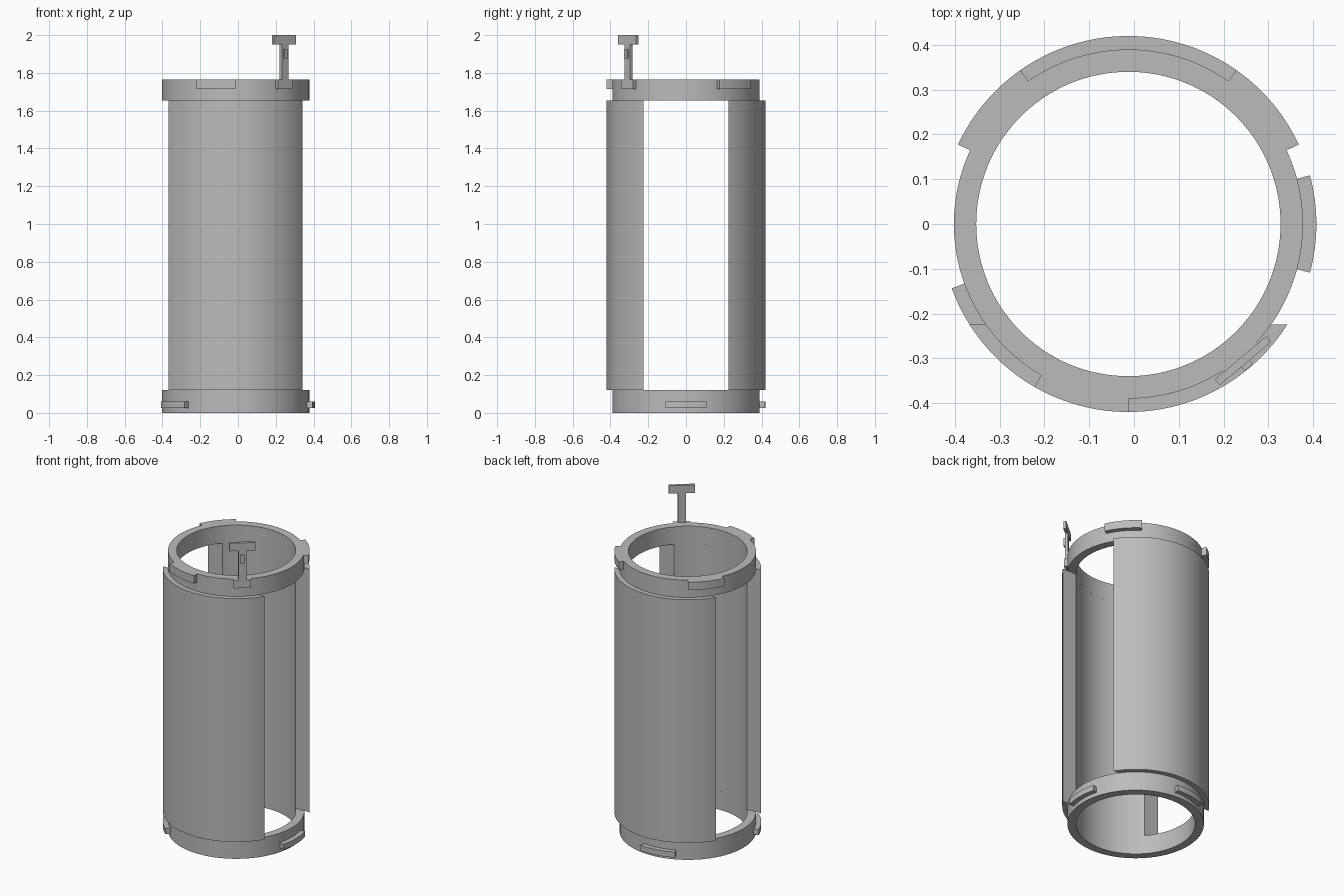
import bpy, bmesh
from math import radians, degrees, asin, sin, cos
from mathutils import Matrix

if "Cube" in bpy.data.objects:
    bpy.data.objects.remove(bpy.data.objects["Cube"], do_unlink=True)

CX = -0.0125                             # cylinder axis
R_IN, R_RING, R_OUT = 0.34, 0.39, 0.42   # bore, ring and outer radii
RING_H, TOP_Z, TOP = 0.12, 1.655, 1.765

grey = bpy.data.materials.new("plain grey")
grey.use_nodes = True
colour = (0.5, 0.5, 0.5, 1)
grey.diffuse_color = colour
grey.node_tree.nodes["Principled BSDF"].inputs["Base Color"].default_value = colour


def finish(bm, name):
    bmesh.ops.recalc_face_normals(bm, faces=bm.faces)
    mesh = bpy.data.meshes.new(name)
    bm.to_mesh(mesh)
    bm.free()
    mesh.materials.append(grey)
    obj = bpy.data.objects.new(name, mesh)
    bpy.context.collection.objects.link(obj)
    bpy.ops.object.select_all(action="DESELECT")
    obj.select_set(True)
    bpy.context.view_layer.objects.active = obj
    bpy.ops.object.shade_smooth_by_angle(angle=radians(30))
    return obj


def sector(name, r0, r1, z0, z1, outer, inner=None):
    """Curved block; outer and inner are (start, end) angles in degrees."""
    inner = inner or outer
    closed = outer[1] - outer[0] >= 360
    n = max(4, round((outer[1] - outer[0]) / 2.5))
    bm = bmesh.new()
    rows = []
    for i in range(n if closed else n + 1):
        row = []
        for r, z, span in ((r0, z0, inner), (r1, z0, outer), (r1, z1, outer), (r0, z1, inner)):
            a = radians(span[0] + (span[1] - span[0]) * i / n)
            row.append(bm.verts.new((CX + r * cos(a), r * sin(a), z)))
        rows.append(row)
    for i in range(n):
        a, b = rows[i], rows[(i + 1) % len(rows)]
        for k in range(4):
            m = (k + 1) % 4
            bm.faces.new((a[k], a[m], b[m], b[k]))
    if not closed:
        bm.faces.new(rows[0])
        bm.faces.new(rows[-1])
    return finish(bm, name)


# End rings
sector("bottom_ring", R_IN, R_RING, 0, RING_H, (0, 360))
sector("top_ring", R_IN, R_RING, TOP_Z, TOP, (0, 360))

# Two curved walls, cut flat beside the open sides
cut = 0.225
out_a, in_a = degrees(asin(cut / R_OUT)), degrees(asin(cut / R_IN))
for name, turn in (("back_wall", 0), ("front_wall", 180)):
    sector(name, R_IN, R_OUT, RING_H, TOP_Z,
           (turn + out_a, turn + 180 - out_a), (turn + in_a, turn + 180 - in_a))

# Locking lugs: same spacing on both rings, the lower set turned
for i, angle in enumerate((40, 140, 255)):
    sector(f"top_lug_{i + 1}", R_RING, R_OUT, 1.715, TOP, (angle - 15, angle + 15))
    low = angle - 40
    sector(f"bottom_lug_{i + 1}", R_RING, R_OUT, 0.025, 0.06, (low - 15, low + 15))

# T-shaped pull tab, standing tangent to the top ring
tab = Matrix.Translation((CX, 0, 0)) @ Matrix.Rotation(radians(-50), 4, "Z")


def tab_box(name, r0, r1, width, z0, z1):
    bm = bmesh.new()
    place = tab @ Matrix.Translation(((r0 + r1) / 2, 0, (z0 + z1) / 2))
    size = Matrix.Diagonal((r1 - r0, width, z1 - z0, 1))
    bmesh.ops.create_cube(bm, size=1, matrix=place @ size)
    finish(bm, name)


tab_box("tab_foot", 0.386, 0.407, 0.1, 1.715, TOP)
tab_box("tab_stem", 0.39, 0.407, 0.045, TOP, 1.95)
tab_box("tab_bar", 0.39, 0.407, 0.15, 1.95, 2.0)
tab_box("tab_peg", 0.4, 0.418, 0.024, 1.875, 1.925)
